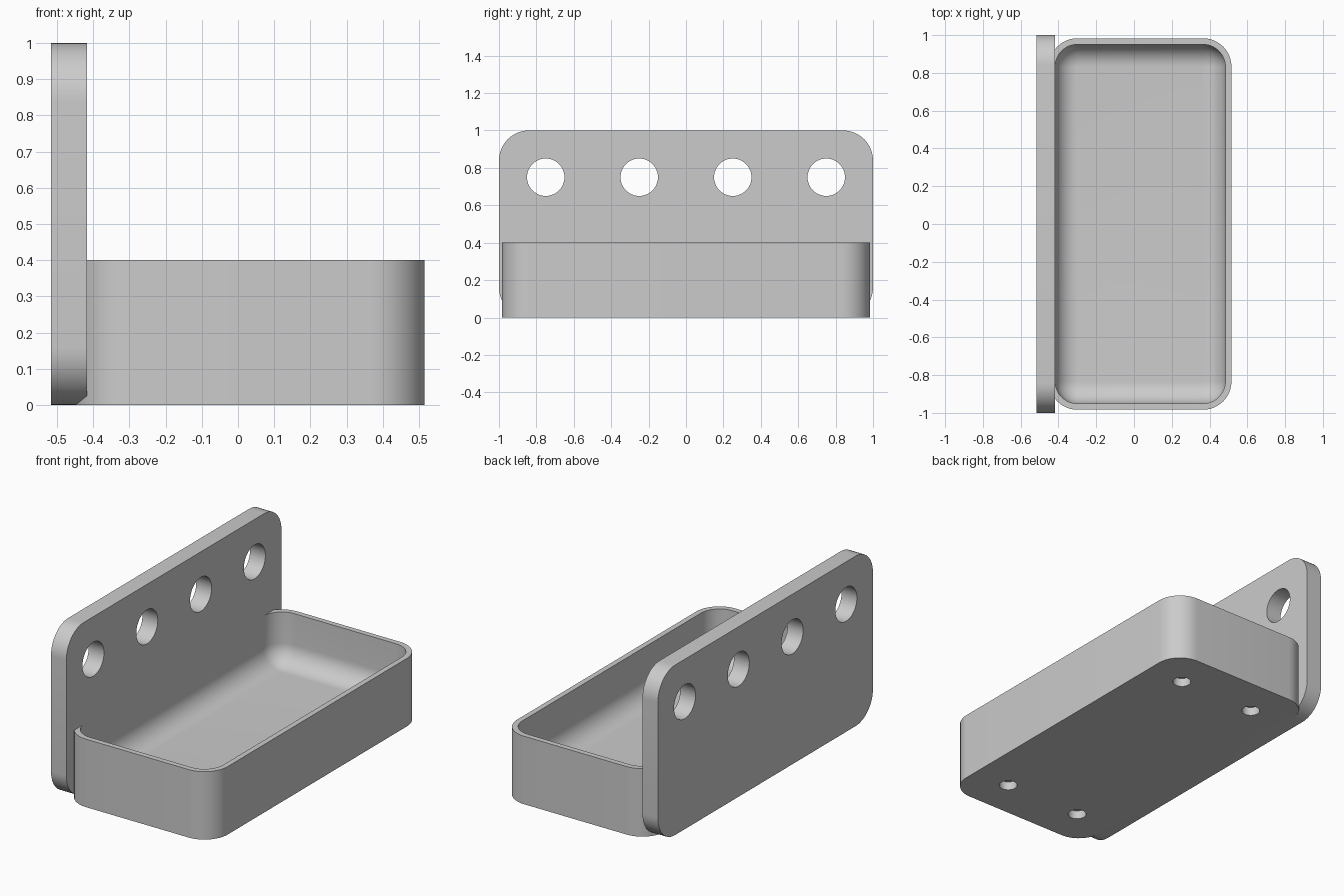
import bpy, bmesh, math
from mathutils import Matrix

cube = bpy.data.objects.get("Cube")
if cube:
    bpy.data.objects.remove(cube, do_unlink=True)

grey = bpy.data.materials.new("plain grey")
grey.use_nodes = True
colour = (0.6, 0.6, 0.6, 1)
grey.diffuse_color = colour
grey.node_tree.nodes["Principled BSDF"].inputs["Base Color"].default_value = colour


def rounded_rect(cx, cy, hx, hy, r, steps=12):
    """Counter-clockwise outline of a rectangle with round corners."""
    points = []
    for corner, (sx, sy) in enumerate([(1, 1), (-1, 1), (-1, -1), (1, -1)]):
        for i in range(steps + 1):
            a = math.pi / 2 * (corner + i / steps)
            points.append((cx + sx * (hx - r) + r * math.cos(a),
                           cy + sy * (hy - r) + r * math.sin(a)))
    return points


def loft(name, layers):
    """Closed solid through a stack of (outline, height) layers."""
    bm = bmesh.new()
    rings = [[bm.verts.new((x, y, z)) for x, y in pts] for pts, z in layers]
    n = len(rings[0])
    for low, high in zip(rings, rings[1:]):
        for i in range(n):
            j = (i + 1) % n
            bm.faces.new((low[i], low[j], high[j], high[i]))
    bm.faces.new(rings[0][::-1])
    bm.faces.new(rings[-1])
    return finish(name, bm)


def cylinder(name, radius, depth, matrix):
    bm = bmesh.new()
    bmesh.ops.create_cone(bm, cap_ends=True, segments=48, radius1=radius,
                          radius2=radius, depth=depth, matrix=matrix)
    return finish(name, bm)


def finish(name, bm):
    bmesh.ops.recalc_face_normals(bm, faces=bm.faces)
    mesh = bpy.data.meshes.new(name)
    bm.to_mesh(mesh)
    bm.free()
    mesh.materials.append(grey)
    obj = bpy.data.objects.new(name, mesh)
    bpy.context.collection.objects.link(obj)
    return obj


def activate(obj):
    bpy.ops.object.select_all(action="DESELECT")
    obj.select_set(True)
    bpy.context.view_layer.objects.active = obj


def cut(obj, cutter):
    activate(obj)
    mod = obj.modifiers.new("cut", "BOOLEAN")
    mod.operation = "DIFFERENCE"
    mod.solver = "EXACT"
    mod.object = cutter
    bpy.ops.object.modifier_apply(modifier=mod.name)
    bpy.data.objects.remove(cutter, do_unlink=True)


# Back plate: rounded upright slab, its outline turned from xy into yz
plate_back, plate_front = -0.517, -0.417
plate = loft("back_plate", [(rounded_rect(0, 0.5, 1, 0.5, 0.16), plate_back),
                            (rounded_rect(0, 0.5, 1, 0.5, 0.16), plate_front)])
plate.data.transform(Matrix(((0, 0, 1, 0), (1, 0, 0, 0), (0, 1, 0, 0), (0, 0, 0, 1))))

# Row of four round holes through the plate
for y in (-0.75, -0.25, 0.25, 0.75):
    place = Matrix.Translation((plate_back, y, 0.75)) @ Matrix.Rotation(math.pi / 2, 4, "Y")
    cut(plate, cylinder("hole_cutter", 0.1, 0.5, place))

# Tray: rounded box, its rear wall sunk into the plate
tray_x, half_x, half_y, wall, height = 0.033, 0.483, 0.983, 0.032, 0.4
outline = rounded_rect(tray_x, 0, half_x, half_y, 0.15)
tray = loft("tray", [(outline, 0), (outline, height)])

# Cavity with a rounded lower edge
floor, fillet, corner = 0.1, 0.117, 0.12
layers = []
for i in range(13):
    a = math.pi / 2 * i / 12
    inset = wall + fillet * (1 - math.sin(a))
    layers.append((rounded_rect(tray_x, 0, half_x - inset, half_y - inset,
                                corner + wall - inset),
                   floor + fillet * (1 - math.cos(a))))
layers.append((layers[-1][0], height + 0.1))
cut(tray, loft("cavity_cutter", layers))

# Four shallow sockets in the underside
for sx in (-1, 1):
    for sy in (-1, 1):
        place = Matrix.Translation((tray_x + sx * 0.25, sy * 0.75, 0))
        cut(tray, cylinder("socket_cutter", 0.05, 0.1, place))

for obj in (plate, tray):
    activate(obj)
    bpy.ops.object.shade_smooth_by_angle(angle=math.radians(30))
